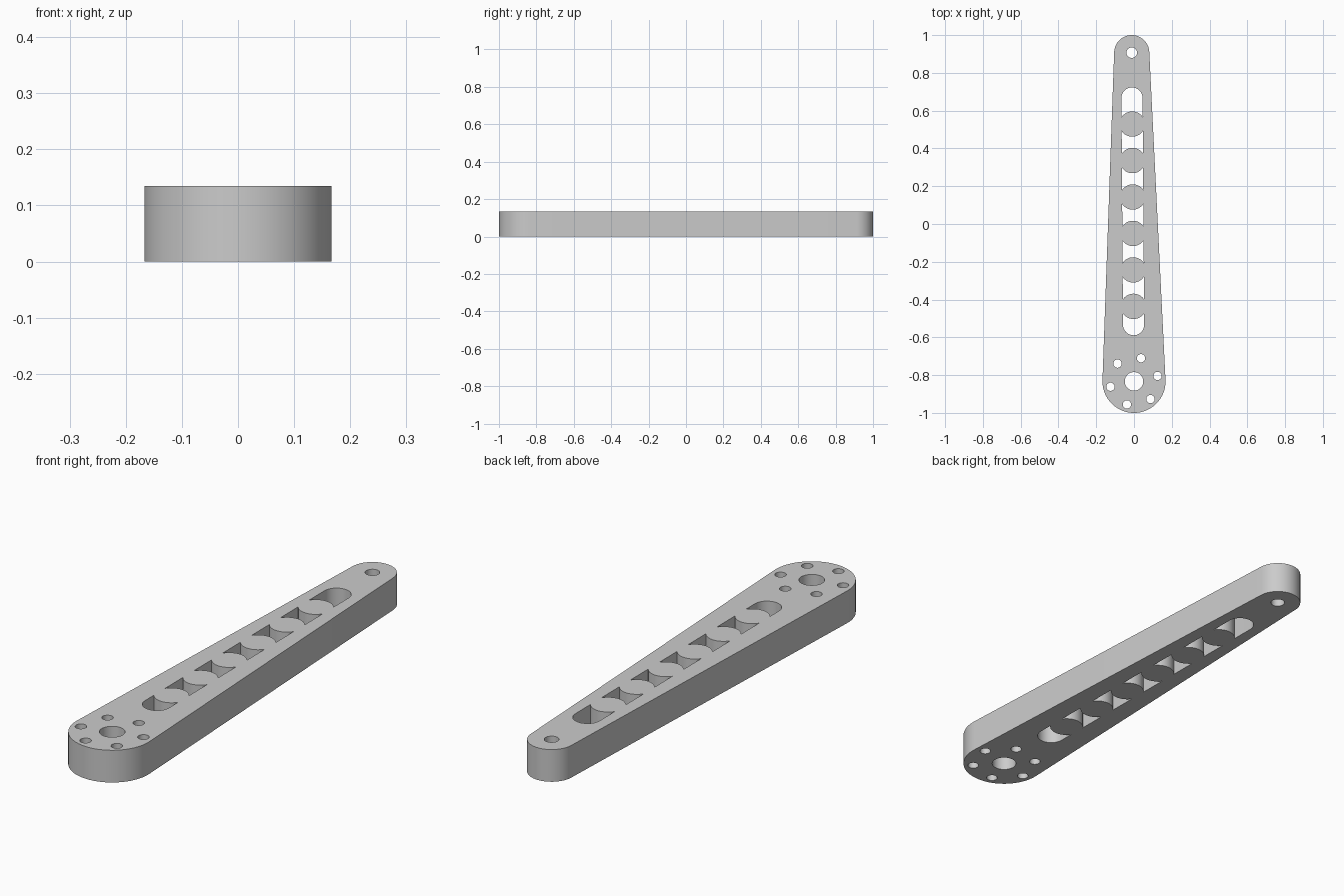
import bpy, bmesh
from math import pi, sin, cos, acos, atan2, hypot, radians
from mathutils import Vector

if "Cube" in bpy.data.objects:
    bpy.data.objects.remove(bpy.data.objects["Cube"])

HEIGHT = 0.135
BIG, BIG_R = Vector((0, -0.833)), 0.167
TIP, TIP_R = Vector((-0.012, 0.907)), 0.093
AXIS = atan2(TIP.y - BIG.y, TIP.x - BIG.x)
LENGTH = (TIP - BIG).length


def arc(centre, r, start, end, n=32):
    return [centre + r * Vector((cos(a), sin(a)))
            for a in (start + (end - start) * i / n for i in range(n + 1))]


def circle(centre, r, n=48):
    return arc(centre, r, 0, 2 * pi, n)[:-1]


def on_axis(u):
    return BIG.lerp(TIP, u / LENGTH)


# Tapered outline: two arcs joined by their common tangents
spread = acos((BIG_R - TIP_R) / LENGTH)
loops = [arc(TIP, TIP_R, AXIS - spread, AXIS + spread)
         + arc(BIG, BIG_R, AXIS + spread, AXIS - spread + 2 * pi, 48)]

# Pivot hole, ring of screw holes and tip hole
loops += [circle(BIG, 0.049), circle(TIP, 0.028)]
for i in range(6):
    a = radians(13 + 60 * i)
    loops.append(circle(BIG + 0.128 * Vector((cos(a), sin(a))), 0.022, 32))

# Long slot broken into windows by round bridges
SLOT_R, BRIDGE_R = 0.056, 0.067
bridges = [0.397 + 0.193 * i for i in range(6)]
t = acos(SLOT_R / BRIDGE_R)
turn = AXIS - pi / 2
for i in range(7):
    if i == 0:
        low = arc(on_axis(0.30), SLOT_R, turn + pi, turn + 2 * pi)
    else:
        low = arc(on_axis(bridges[i - 1]), BRIDGE_R, turn + pi - t, turn + t)
    if i == 6:
        high = arc(on_axis(1.50), SLOT_R, turn, turn + pi)
    else:
        high = arc(on_axis(bridges[i]), BRIDGE_R, turn - t, turn - pi + t)
    loops.append(low + high)

# Fill the flat plate and extrude it upward
bm = bmesh.new()
for pts in loops:
    verts = [bm.verts.new((p.x, p.y, 0)) for p in pts]
    for a, b in zip(verts, verts[1:] + verts[:1]):
        bm.edges.new((a, b))
bmesh.ops.triangle_fill(bm, use_beauty=True, use_dissolve=False, edges=bm.edges[:])
top = bmesh.ops.extrude_face_region(bm, geom=bm.faces[:], use_keep_orig=True)
bmesh.ops.translate(bm, vec=(0, 0, HEIGHT),
                    verts=[g for g in top["geom"] if isinstance(g, bmesh.types.BMVert)])
bmesh.ops.recalc_face_normals(bm, faces=bm.faces[:])
mesh = bpy.data.meshes.new("lever_arm")
bm.to_mesh(mesh)
bm.free()
arm = bpy.data.objects.new("lever_arm", mesh)
bpy.context.collection.objects.link(arm)

# Plain grey finish
grey = bpy.data.materials.new("plain_grey")
grey.use_nodes = True
colour = (0.6, 0.6, 0.6, 1)
grey.diffuse_color = colour
grey.node_tree.nodes["Principled BSDF"].inputs["Base Color"].default_value = colour
mesh.materials.append(grey)

bpy.ops.object.select_all(action="DESELECT")
arm.select_set(True)
bpy.context.view_layer.objects.active = arm
bpy.ops.object.shade_smooth_by_angle(angle=radians(30))
